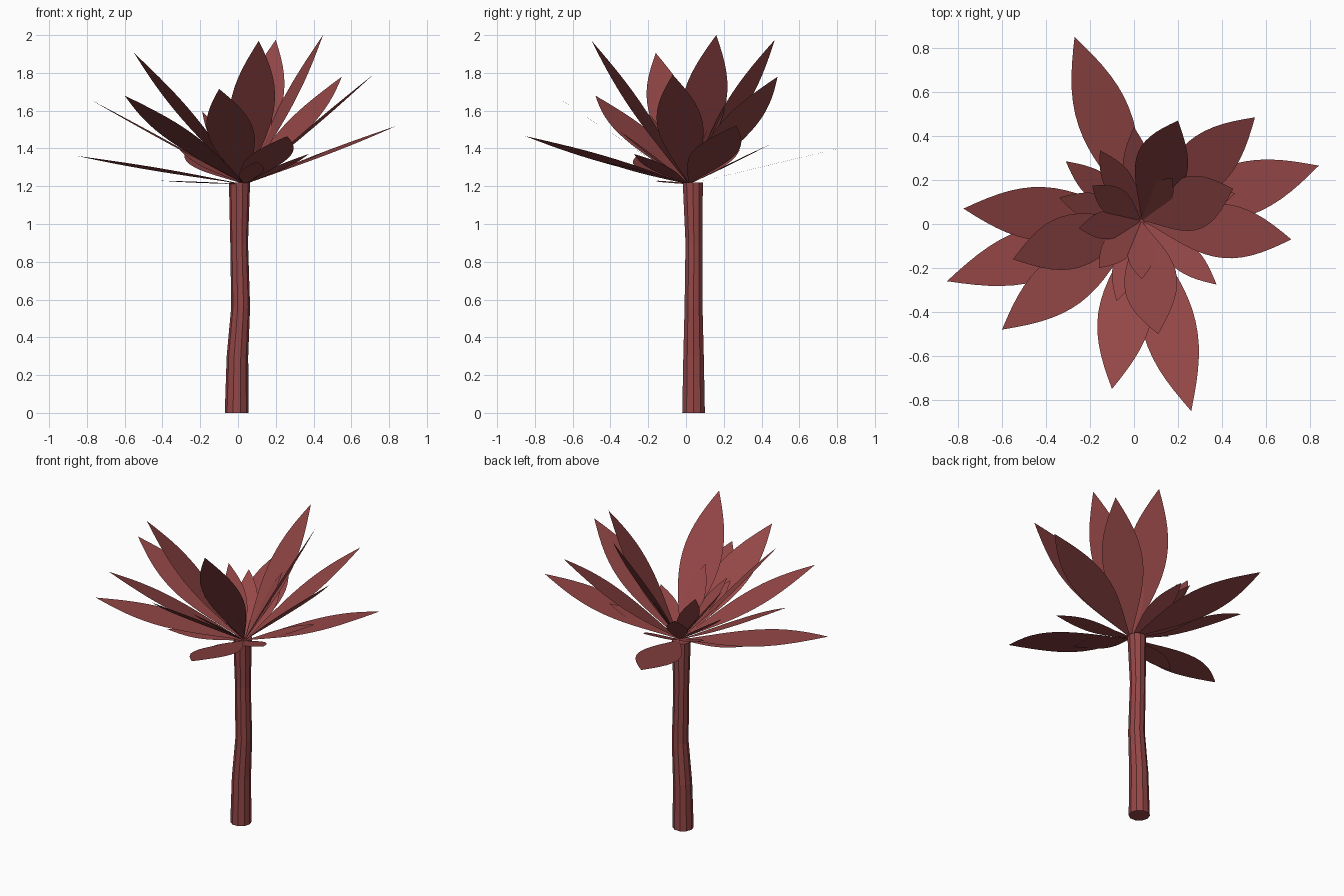
import bpy
import bmesh
import math
from mathutils import Vector

cube = bpy.data.objects.get("Cube")
if cube:
    bpy.data.objects.remove(cube, do_unlink=True)

# One dusty red for the whole plant
red = bpy.data.materials.new("dusty_red")
red.use_nodes = True
COLOUR = (0.30, 0.062, 0.062, 1)
red.diffuse_color = COLOUR
red.node_tree.nodes["Principled BSDF"].inputs["Base Color"].default_value = COLOUR


def add_object(name, bm):
    mesh = bpy.data.meshes.new(name)
    bm.to_mesh(mesh)
    bm.free()
    mesh.materials.append(red)
    obj = bpy.data.objects.new(name, mesh)
    bpy.context.collection.objects.link(obj)
    return obj


# Stem: faceted tube along a slightly crooked path (x, y, z, radius)
SIDES = 10
PATH = [(-0.007, 0.04, 0, 0.063), (-0.003, 0.04, 0.3, 0.057),
        (0.014, 0.04, 0.56, 0.05), (0.006, 0.042, 0.9, 0.047),
        (0.008, 0.036, 1.22, 0.056)]
bm = bmesh.new()
rings = []
for x, y, z, r in PATH:
    angles = [math.tau * i / SIDES for i in range(SIDES)]
    rings.append([bm.verts.new((x + r * math.cos(a), y + r * math.sin(a), z))
                  for a in angles])
for low, high in zip(rings, rings[1:]):
    for i in range(SIDES):
        j = (i + 1) % SIDES
        bm.faces.new((low[i], low[j], high[j], high[i]))
bm.faces.new(rings[0][::-1])
bm.faces.new(rings[-1])
add_object("stem", bm)

# Petals: flat pointed blades fanning out of the stem top
BASE = Vector((0.035, 0.015, 1.21))
CROWN_UP = Vector((-0.08, 0, 1))   # the crown leans a little with the stem
STEPS = 16


def add_petal(name, tip, width):
    along = Vector(tip) - BASE
    across = along.cross(CROWN_UP).normalized()
    bm = bmesh.new()
    outline = []
    for side in (1, -1):
        steps = range(STEPS + 1) if side == 1 else range(STEPS - 1, 0, -1)
        for i in steps:
            t = i / STEPS
            half = width / 2 * math.sin(math.pi * t ** 1.15)
            outline.append(bm.verts.new(BASE + along * t + across * half * side))
    bm.faces.new(outline[::-1])
    bm.normal_update()
    add_object(name, bm)


# Large outer petals, by tip position
LARGE = [(-0.27, 0.85, 1.41), (0.20, 0.47, 1.975), (0.55, 0.485, 1.78),
         (0.84, 0.265, 1.52), (0.45, 0.16, 2.0), (0.715, -0.07, 1.79),
         (0.26, -0.85, 1.465), (0.11, -0.50, 1.97), (-0.10, -0.75, 1.715),
         (-0.60, -0.48, 1.68), (-0.85, -0.26, 1.36), (-0.55, -0.16, 1.905),
         (-0.775, 0.07, 1.655)]
for n, tip in enumerate(LARGE, 1):
    add_petal(f"large_petal_{n}", tip, 0.245)

# Small inner petals: tips in plan, all of one length, so height follows
SMALL = [(-0.31, 0.285), (-0.155, 0.335), (-0.19, 0.175), (-0.34, 0.12),
         (-0.25, -0.02), (-0.16, -0.20), (-0.08, -0.35), (0.035, -0.25),
         (0.375, -0.275), (0.175, 0.21), (0, 0.44), (-0.41, -0.15),
         (0.46, 0.14), (0.10, -0.44)]
SMALL_LENGTH = 0.475
for n, (x, y) in enumerate(SMALL, 1):
    reach = math.hypot(x - BASE.x, y - BASE.y)
    rise = math.sqrt(SMALL_LENGTH ** 2 - reach ** 2)
    add_petal(f"small_petal_{n}", (x, y, BASE.z + rise), 0.13)
